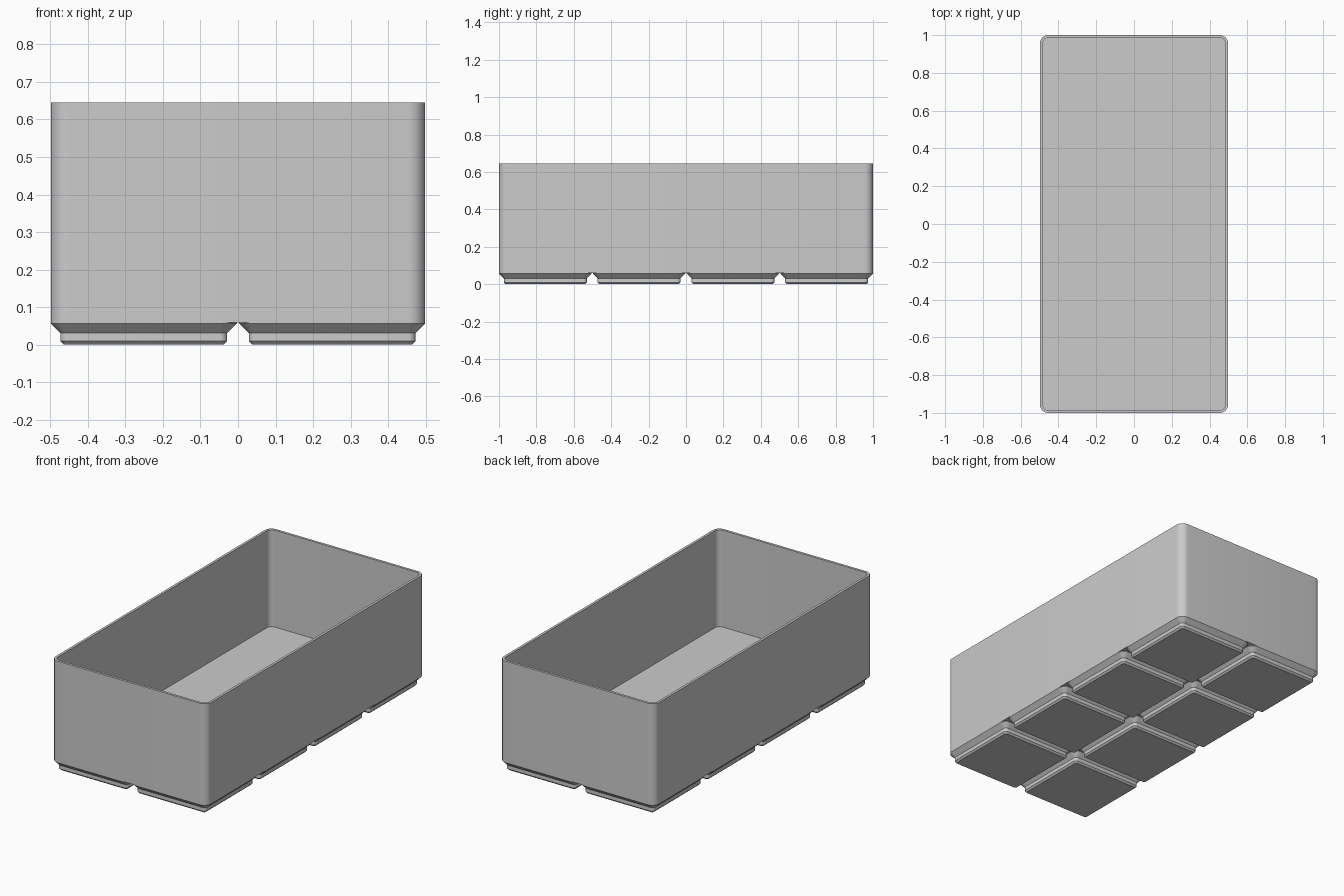
import bpy
import bmesh
import math

default = bpy.data.objects.get("Cube")
if default:
    bpy.data.objects.remove(default, do_unlink=True)

MM = 2 / 167.5            # all sizes below are in millimetres, scaled by this
PITCH, GAP = 42, 0.5      # grid cell size and clearance
COLS, ROWS = 2, 4
HEIGHT, BASE, FLOOR, WALL = 54, 5, 7, 1.2
RADIUS = 3.75
ARC = 8                   # segments per rounded corner

grey = bpy.data.materials.new("plain grey")
grey.use_nodes = True
colour = (0.6, 0.6, 0.6, 1)
grey.diffuse_color = colour
grey.node_tree.nodes["Principled BSDF"].inputs["Base Color"].default_value = colour


def rounded_ring(bm, width, depth, inset, radius, z):
    """Ring of vertices around a rounded rectangle."""
    hx, hy = width / 2 - inset - radius, depth / 2 - inset - radius
    ring = []
    for corner, (sx, sy) in enumerate([(1, 1), (-1, 1), (-1, -1), (1, -1)]):
        for i in range(ARC + 1):
            a = (corner + i / ARC) * math.pi / 2
            x = sx * hx + radius * math.cos(a)
            y = sy * hy + radius * math.sin(a)
            ring.append(bm.verts.new((x * MM, y * MM, z * MM)))
    return ring


def loft(name, width, depth, profile):
    """Closed solid lofted through (inset, corner radius, height) steps."""
    bm = bmesh.new()
    rings = [rounded_ring(bm, width, depth, *step) for step in profile]
    for low, high in zip(rings, rings[1:]):
        n = len(low)
        for i in range(n):
            j = (i + 1) % n
            bm.faces.new((low[i], low[j], high[j], high[i]))
    bm.faces.new(list(reversed(rings[0])))
    bm.faces.new(rings[-1])
    bmesh.ops.recalc_face_normals(bm, faces=bm.faces)
    mesh = bpy.data.meshes.new(name)
    bm.to_mesh(mesh)
    bm.free()
    mesh.materials.append(grey)
    mesh.shade_smooth()
    mesh.set_sharp_from_angle(angle=math.radians(30))
    obj = bpy.data.objects.new(name, mesh)
    bpy.context.collection.objects.link(obj)
    return obj


# Open box: up the outside, over the rim, down the inside to the floor
loft("bin_body", COLS * PITCH - GAP, ROWS * PITCH - GAP, [
    (0, RADIUS, BASE),
    (0, RADIUS, HEIGHT),
    (WALL, RADIUS - WALL, HEIGHT),
    (WALL, RADIUS - WALL, FLOOR),
])

# Stepped feet, the last step tucked inside the solid floor
foot = loft("foot", PITCH - GAP, PITCH - GAP, [
    (2.95, 0.8, 0),
    (2.15, 1.6, 0.8),
    (2.15, 1.6, 2.6),
    (0, RADIUS, 4.75),
    (0, RADIUS, BASE),
    (1, RADIUS - 1, BASE + 0.5),
])
for col in range(COLS):
    for row in range(ROWS):
        part = foot
        if col or row:
            part = foot.copy()
            bpy.context.collection.objects.link(part)
        part.name = f"foot_{col + 1}_{row + 1}"
        part.location = ((col - (COLS - 1) / 2) * PITCH * MM,
                         (row - (ROWS - 1) / 2) * PITCH * MM, 0)
